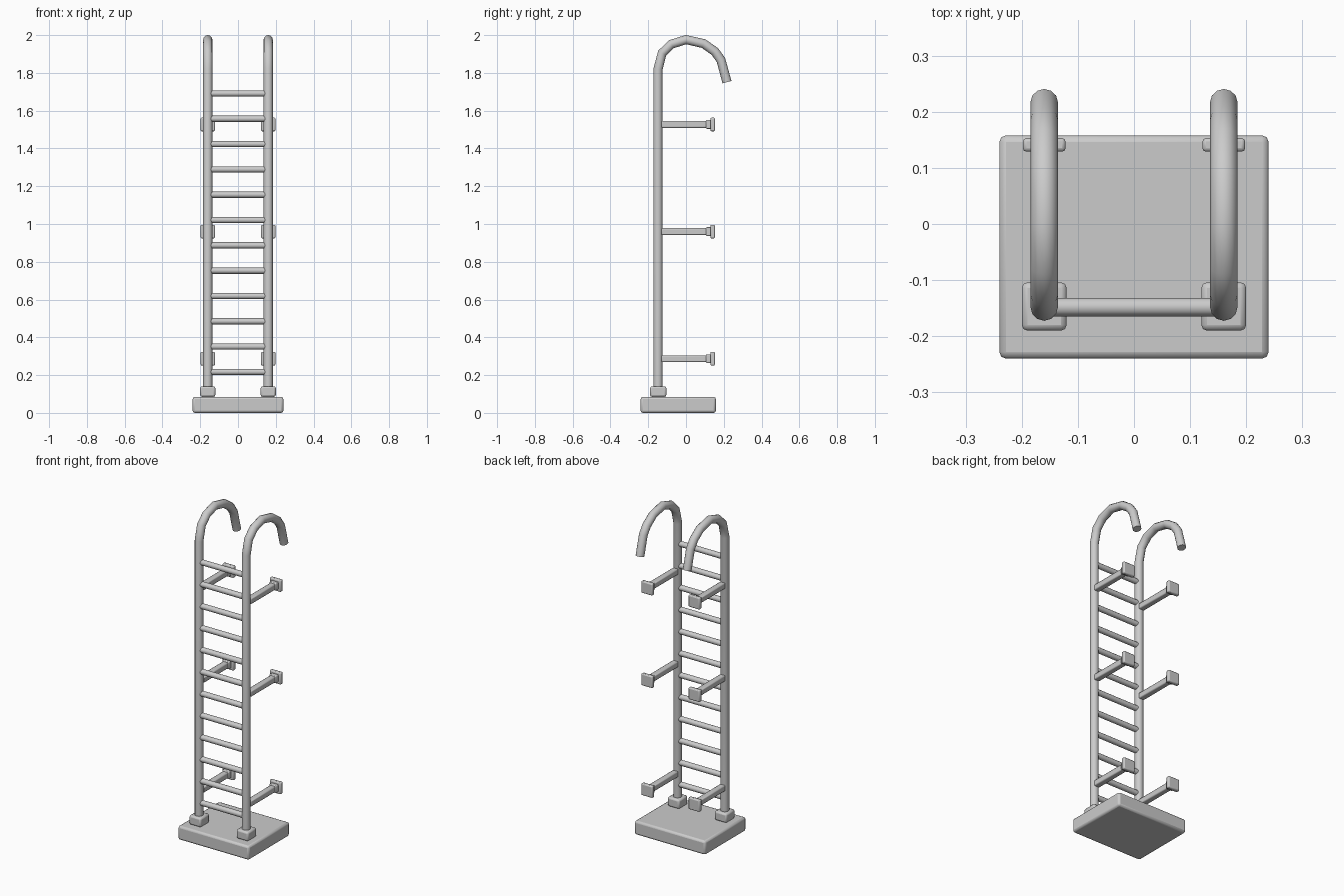
import bpy
import math
from mathutils import Vector

cube = bpy.data.objects.get("Cube")
if cube:
    bpy.data.objects.remove(cube, do_unlink=True)

# One light grey metal for everything
metal = bpy.data.materials.new("light_grey_metal")
metal.use_nodes = True
GREY = (0.6, 0.6, 0.6, 1)
metal.diffuse_color = GREY
metal.node_tree.nodes["Principled BSDF"].inputs["Base Color"].default_value = GREY


def finish(obj, name):
    obj.name = name
    obj.data.materials.append(metal)
    bpy.ops.object.shade_smooth_by_angle(angle=math.radians(40))
    return obj


def box(name, low, high, bevel):
    """Box between two corners with rounded edges."""
    low, high = Vector(low), Vector(high)
    bpy.ops.mesh.primitive_cube_add(size=1, location=(low + high) / 2)
    obj = bpy.context.object
    obj.scale = high - low
    bpy.ops.object.transform_apply(location=False, rotation=False, scale=True)
    mod = obj.modifiers.new("rounded_edges", 'BEVEL')
    mod.width, mod.segments = bevel, 2
    return finish(obj, name)


def tube(name, points, radius):
    """Round capped bar swept along a path."""
    curve = bpy.data.curves.new(name, 'CURVE')
    curve.dimensions = '3D'
    curve.bevel_depth = radius
    curve.bevel_resolution = 4
    curve.use_fill_caps = True
    spline = curve.splines.new('POLY')
    spline.points.add(len(points) - 1)
    for p, co in zip(spline.points, points):
        p.co = (*co, 1)
    obj = bpy.data.objects.new(name, curve)
    bpy.context.collection.objects.link(obj)
    bpy.ops.object.select_all(action='DESELECT')
    obj.select_set(True)
    bpy.context.view_layer.objects.active = obj
    bpy.ops.object.convert(target='MESH')
    return finish(bpy.context.object, name)


RAIL_X, RAIL_Y = 0.16, -0.148

# Base slab
box("base_slab", (-0.24, -0.24, 0), (0.24, 0.158, 0.085), 0.012)

# Rail centreline in y, z, ending in a hooked handle
rail_path = [(RAIL_Y, 0.1), (RAIL_Y, 1.82), (-0.126, 1.905), (-0.077, 1.952),
             (0, 1.976), (0.093, 1.955), (0.153, 1.913), (0.185, 1.868), (0.217, 1.751)]

for side, sx in (("left", 1), ("right", -1)):
    x = sx * RAIL_X
    tube(f"{side}_rail", [(x, y, z) for y, z in rail_path], 0.0245)
    box(f"{side}_foot", (x - 0.04, -0.19, 0.085), (x + 0.04, -0.104, 0.141), 0.01)

    # Wall brackets: arm, collar and end plate
    for level, z in (("lower", 0.287), ("middle", 0.96), ("upper", 1.527)):
        name = f"{side}_{level}_bracket"
        box(name + "_arm", (x - 0.018, -0.13, z - 0.018), (x + 0.018, 0.118, z + 0.018), 0.006)
        box(name + "_collar", (x - 0.023, 0.106, z - 0.023), (x + 0.023, 0.133, z + 0.023), 0.005)
        box(name + "_plate", (x - 0.038, 0.129, z - 0.036), (x + 0.038, 0.153, z + 0.036), 0.006)

# Rungs
for i in range(12):
    z = 0.217 + i * 0.134
    tube(f"rung_{i + 1}", [(-0.145, RAIL_Y, z), (0.145, RAIL_Y, z)], 0.0165)
